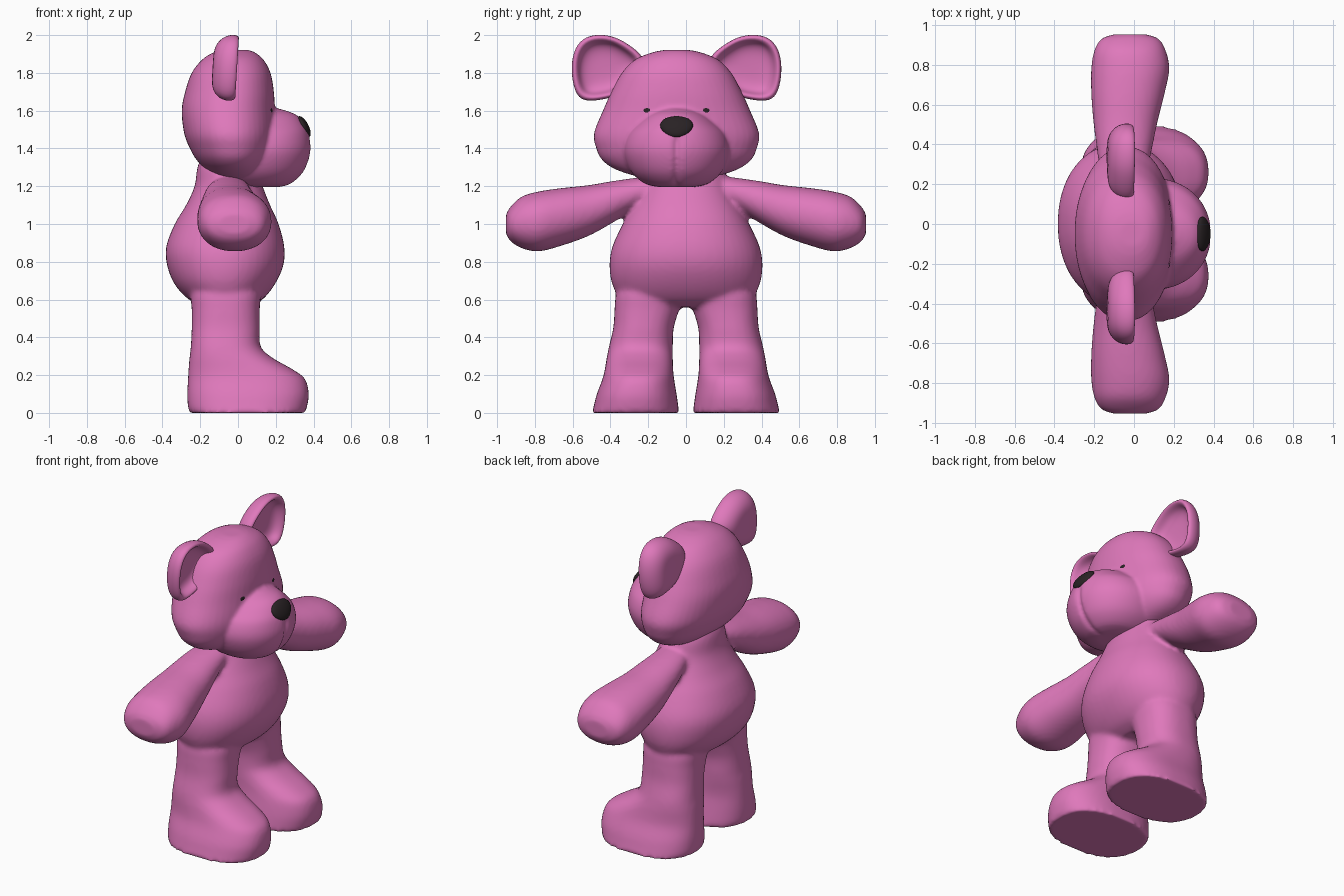
import bpy, bmesh, math
from mathutils import Vector, Matrix

HY = -0.05  # head is set slightly off the body's centre line


def material(name, col):
    m = bpy.data.materials.new(name)
    m.diffuse_color = (*col, 1)
    return m


PINK = material("pink plush", (0.74, 0.19, 0.50))
DARK = material("dark plastic", (0.022, 0.016, 0.018))


def smooth_rings(rings, steps=5):
    """Catmull-Rom interpolation through the ring values."""
    r = [Vector(k) for k in rings]
    out = []
    for i in range(len(r) - 1):
        a, b, c, d = r[max(i - 1, 0)], r[i], r[i + 1], r[min(i + 2, len(r) - 1)]
        for s in range(steps):
            t = s / steps
            out.append(0.5 * (2 * b + (c - a) * t + (2 * a - 5 * b + 4 * c - d) * t * t
                              + (3 * b - a - 3 * c + d) * t ** 3))
    return out + [r[-1]]


def bridge(bm, loops):
    """Skin a list of vertex loops and cap both ends."""
    n = len(loops[0])
    for p, q in zip(loops, loops[1:]):
        for i in range(n):
            j = (i + 1) % n
            bm.faces.new((p[i], p[j], q[j], q[i]))
    bm.faces.new(loops[0][::-1])
    bm.faces.new(loops[-1])


def loft(bm, rings, place, n=48, power=2.0):
    """Ring = (t, u min, u max, v min, v max); place maps t,u,v to a point."""
    loops = []
    for t, u0, u1, v0, v1 in smooth_rings(rings):
        loop = []
        for k in range(n):
            a = 2 * math.pi * k / n
            c, s = math.cos(a), math.sin(a)
            cu = math.copysign(abs(c) ** (2 / power), c)
            cv = math.copysign(abs(s) ** (2 / power), s)
            loop.append(bm.verts.new(place(t, (u0 + u1) / 2 + cu * (u1 - u0) / 2,
                                           (v0 + v1) / 2 + cv * (v1 - v0) / 2)))
        loops.append(loop)
    bridge(bm, loops)


def finish(bm, name, mat, voxel=None, rounds=6):
    bmesh.ops.recalc_face_normals(bm, faces=bm.faces)
    me = bpy.data.meshes.new(name)
    bm.to_mesh(me)
    bm.free()
    me.materials.append(mat)
    for p in me.polygons:
        p.use_smooth = True
    ob = bpy.data.objects.new(name, me)
    bpy.context.collection.objects.link(ob)
    if voxel:  # fuse overlapping forms into one soft skin
        m = ob.modifiers.new("fuse", 'REMESH')
        m.mode, m.voxel_size, m.use_smooth_shade = 'VOXEL', voxel, True
        m = ob.modifiers.new("soften", 'SMOOTH')
        m.factor, m.iterations = 0.5, rounds
    return ob


# Body: torso, arms and legs fused together
bm = bmesh.new()
loft(bm, [(0.56, -0.17, 0.06, -0.22, 0.22), (0.60, -0.26, 0.13, -0.34, 0.34),
          (0.68, -0.335, 0.195, -0.39, 0.39), (0.78, -0.375, 0.24, -0.405, 0.405),
          (0.88, -0.38, 0.245, -0.39, 0.39), (1.0, -0.335, 0.215, -0.335, 0.335),
          (1.1, -0.275, 0.17, -0.28, 0.28), (1.2, -0.23, 0.13, -0.23, 0.23),
          (1.3, -0.215, 0.09, -0.20, 0.20), (1.38, -0.18, 0.06, -0.15, 0.15)],
     lambda t, u, v: (u, v, t), power=2.15)
for s in (1, -1):
    # arm, lofted outwards along y
    loft(bm, [(0.10, -0.11, 0.04, 1.13, 1.24), (0.20, -0.15, 0.06, 1.11, 1.25),
              (0.30, -0.175, 0.075, 1.06, 1.24), (0.40, -0.19, 0.095, 1.00, 1.225),
              (0.52, -0.205, 0.12, 0.935, 1.205), (0.66, -0.215, 0.155, 0.885, 1.19),
              (0.78, -0.215, 0.178, 0.855, 1.172), (0.87, -0.20, 0.16, 0.872, 1.145),
              (0.93, -0.165, 0.125, 0.91, 1.09), (0.953, -0.10, 0.06, 0.95, 1.05)],
         lambda t, u, v: (u, t * s, v), power=2.15)
    # leg and foot, lofted upwards
    loft(bm, [(0.0, -0.255, 0.355, 0.035, 0.50), (0.03, -0.265, 0.365, 0.04, 0.49),
              (0.10, -0.268, 0.375, 0.05, 0.472), (0.18, -0.265, 0.355, 0.063, 0.442),
              (0.23, -0.262, 0.29, 0.068, 0.43), (0.29, -0.257, 0.185, 0.07, 0.42),
              (0.35, -0.25, 0.12, 0.07, 0.408), (0.45, -0.245, 0.115, 0.065, 0.385),
              (0.55, -0.245, 0.115, 0.035, 0.378), (0.63, -0.25, 0.12, 0.01, 0.37),
              (0.72, -0.22, 0.10, 0.02, 0.33)],
         lambda t, u, v: (u, v * s, t), power=2.4)
finish(bm, "body", PINK, 0.014, 6)

# Head: skull and grooved snout fused together
bm = bmesh.new()
loft(bm, [(1.922, -0.07, 0.05, -0.06, 0.06), (1.908, -0.13, 0.09, -0.13, 0.13),
          (1.87, -0.19, 0.135, -0.22, 0.22), (1.80, -0.245, 0.172, -0.29, 0.29),
          (1.70, -0.28, 0.19, -0.345, 0.345), (1.60, -0.298, 0.195, -0.39, 0.39),
          (1.48, -0.285, 0.20, -0.437, 0.437), (1.40, -0.255, 0.19, -0.425, 0.425),
          (1.34, -0.22, 0.165, -0.395, 0.395), (1.29, -0.17, 0.13, -0.325, 0.325),
          (1.25, -0.10, 0.09, -0.20, 0.20), (1.24, -0.06, 0.05, -0.1, 0.1)],
     lambda t, u, v: (u, v + HY, t), power=2.15)


def snout_point(t, u, v):
    depth = 0.03 * min(1, max(0, (1.47 - t) / 0.03)) if u > 0.1 else 0
    return (u - depth * math.exp(-(v / 0.012) ** 2), v + HY, t)


loft(bm, [(1.195, 0.0, 0.22, -0.09, 0.09), (1.215, -0.08, 0.285, -0.17, 0.17),
          (1.28, -0.16, 0.35, -0.242, 0.242), (1.38, -0.2, 0.385, -0.28, 0.28),
          (1.47, -0.2, 0.378, -0.262, 0.262), (1.53, -0.18, 0.352, -0.21, 0.21),
          (1.58, -0.15, 0.305, -0.15, 0.15), (1.61, -0.1, 0.22, -0.09, 0.09)],
     snout_point, n=128, power=2.1)
finish(bm, "head", PINK, 0.011, 5)

# Ears: rounded cups skinned through scaled copies of one outline
OUTLINE = [(-0.215, 0.05), (-0.11, 0.13), (-0.03, 0.17), (0.07, 0.175), (0.14, 0.14), (0.178, 0.06),
           (0.18, -0.05), (0.155, -0.15), (0.10, -0.18), (0.0, -0.165), (-0.09, -0.14), (-0.19, -0.03)]
CUP = [(-0.135, 0.35), (-0.13, 0.65), (-0.10, 0.90), (-0.055, 1.02), (-0.015, 1.01),
       (0.0, 0.92), (-0.015, 0.82), (-0.05, 0.75), (-0.07, 0.55), (-0.075, 0.25)]
for s, side in ((1, "left"), (-1, "right")):
    bm = bmesh.new()
    bridge(bm, [[bm.verts.new((x + 0.06 * k * z, HY + s * (0.375 + k * y), 1.828 + k * z))
                 for y, z in OUTLINE] for x, k in CUP])
    ear = finish(bm, side + "_ear", PINK)
    sub = ear.modifiers.new("round", 'SUBSURF')
    sub.levels = sub.render_levels = 2


# Eyes and nose: flattened beads
def bead(name, centre, size, tilt=0, turn=0, taper=0):
    bm = bmesh.new()
    bmesh.ops.create_uvsphere(bm, u_segments=24, v_segments=14, radius=1)
    for v in bm.verts:
        v.co.y *= 1 + taper * v.co.z
    bm.transform(Matrix.Translation(centre) @ Matrix.Rotation(turn, 4, 'Z')
                 @ Matrix.Rotation(tilt, 4, 'Y') @ Matrix.Diagonal((*size, 1)))
    finish(bm, name, DARK)


bead("nose", (0.348, HY, 1.515), (0.026, 0.086, 0.062), tilt=math.radians(-28), taper=0.15)
for s, side in ((1, "left"), (-1, "right")):
    bead(side + "_eye", (0.158, HY + s * 0.155, 1.598), (0.022, 0.04, 0.03),
         turn=s * math.radians(18))
